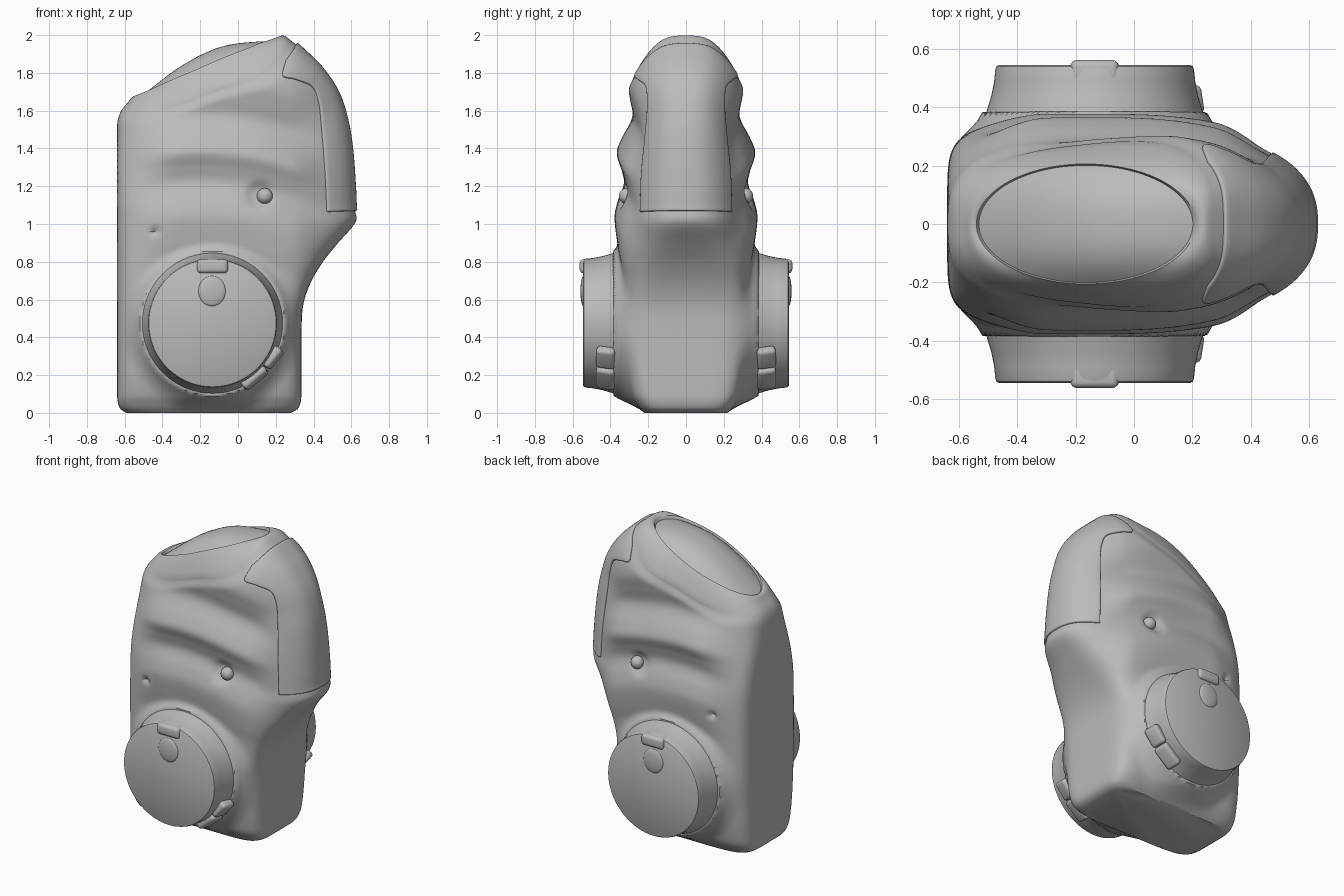
import bpy, bmesh, math
from mathutils import Vector, Matrix

if "Cube" in bpy.data.objects:
    bpy.data.objects.remove(bpy.data.objects["Cube"])

grey = bpy.data.materials.new("matte grey")
grey.diffuse_color = (0.5, 0.5, 0.5, 1)
grey.use_nodes = True
grey.node_tree.nodes["Principled BSDF"].inputs["Base Color"].default_value = grey.diffuse_color


def curve(pts, t):
    """Smooth interpolation through (t, value) pairs."""
    if t <= pts[0][0]:
        return pts[0][1]
    if t >= pts[-1][0]:
        return pts[-1][1]
    i = max(k for k in range(len(pts) - 1) if pts[k][0] <= t)

    def slope(k):
        a, b = pts[max(k - 1, 0)], pts[min(k + 1, len(pts) - 1)]
        return (b[1] - a[1]) / (b[0] - a[0])
    (t0, p0), (t1, p1) = pts[i], pts[i + 1]
    h = t1 - t0
    s = (t - t0) / h
    return ((2*s**3 - 3*s**2 + 1) * p0 + (s**3 - 2*s**2 + s) * h * slope(i)
            + (3*s**2 - 2*s**3) * p1 + (s**3 - s**2) * h * slope(i + 1))


def step(a, b, x):
    s = min(max((x - a) / (b - a), 0), 1)
    return s * s * (3 - 2 * s)


def make(name, bm, angle=35):
    bmesh.ops.recalc_face_normals(bm, faces=bm.faces)
    me = bpy.data.meshes.new(name)
    bm.to_mesh(me)
    bm.free()
    ob = bpy.data.objects.new(name, me)
    bpy.context.collection.objects.link(ob)
    me.materials.append(grey)
    bpy.ops.object.select_all(action='DESELECT')
    ob.select_set(True)
    bpy.context.view_layer.objects.active = ob
    bpy.ops.object.shade_smooth_by_angle(angle=math.radians(angle))
    return ob


def loft(bm, rings, closed=True):
    rows = [[bm.verts.new(p) for p in r] for r in rings]
    n = len(rows[0])
    for a, b in zip(rows, rows[1:]):
        for i in range(n if closed else n - 1):
            j = (i + 1) % n
            bm.faces.new((a[i], a[j], b[j], b[i]))
    return rows


# Body profiles by height
LEFT = [(0, -.59), (.02, -.622), (.06, -.637), (.12, -.64), (1.85, -.64), (1.93, -.632), (1.98, -.61), (2, -.58)]
RIGHT = [(0, .28), (.02, .315), (.06, .332), (.12, .336), (.5, .338), (.6, .352), (.7, .39), (.8, .45), (.9, .53),
         (.99, .61), (1.03, .628), (1.08, .618), (1.2, .612), (1.4, .597), (1.55, .573), (1.7, .525),
         (1.83, .44), (1.93, .34), (2, .26)]
PLAIN = [(0, .22), (.03, .25), (.1, .29), (.3, .325), (.8, .34), (1.2, .325), (1.6, .29), (2, .28)]
WAVES = [(0, .22), (.03, .25), (.1, .29), (.3, .325), (.8, .345), (.92, .365), (1.04, .378), (1.12, .362), (1.22, .328),
         (1.3, .342), (1.38, .366), (1.45, .342), (1.57, .284), (1.67, .296), (1.76, .313), (1.85, .31), (2, .29)]
CREST = [(-.64, 1.605), (-.56, 1.66), (-.48, 1.715), (-.3, 1.835), (-.1, 1.93), (.1, 1.973), (.22, 1.985), (.3, 1.99)]
FLARE = [(.385, .385), (.4, .358), (.425, .325), (.46, .28), (.52, .2), (.6, .1)]
CX = -.1


def top(x, y):
    return curve(CREST, x) - 7 * abs(y)**3


def nose(v):
    return 6 - 3.55 * step(.5, 1.05, v) + .9 * step(1.6, 2, v)


def body_point(phi, v):
    c, s = math.cos(phi), math.sin(phi)
    n = 6 - 3.3 * step(1.1, 2, v) if c < 0 else nose(v)
    r = (abs(c)**n + abs(s)**n)**(-1 / n)
    px, py = c * r, s * r
    x = CX + px * ((CX - curve(LEFT, v)) if c < 0 else (curve(RIGHT, v) - CX))
    base = .31 * py
    z = v if v < 1 else 1 + (v - 1) * (top(x, base) - 1)
    env = step(-.62, -.3, x) * (1 - step(.28, .5, x))
    zw = z + .35 * (x + .2)**2 if z > .5 else z
    b = curve(PLAIN, z) * (1 - env) + curve(WAVES, zw) * env
    b *= 1 - .09 * step(1.9, 2, v)
    y = b * py
    if abs(py) > .6:
        # pinhole and button recess
        d = .03 * math.exp(-((x + .44)**2 + (z - .96)**2) / .018**2)
        d += .022 * math.exp(-(((x - .115)**2 + (z - 1.15)**2) / .065**2)**2)
        # skin swells smoothly into the hub
        a, f = abs(y) - d, curve(FLARE, math.hypot(x + .135, z - .475))
        h = max(.05 - abs(a - f), 0) / .05
        swell = (max(a, f) + h * h * .0125 - a) * step(.75, .95, abs(py)) * step(0, .08, z)
        y = math.copysign(a + swell, y)
    return Vector((x, y, z))


# Gripped housing with recessed oval top
N = 240
LX, LA, LB = -.165, .365, .2
levels = [0, .01, .02, .03, .045] + [.06 + .015 * i for i in range(60)] + [.96 + .02 * i for i in range(50)] + [1.96, 1.975, 1.99, 2]
angles = [2 * math.pi * i / N for i in range(N)]
rings = [[body_point(a, v) for a in angles] for v in levels]
outer = rings[-1]


def oval(scale, drop):
    pts = []
    for p in outer:
        a = math.atan2(p.y / LB, (p.x - LX) / LA)
        x, y = LX + LA * scale * math.cos(a), LB * scale * math.sin(a)
        pts.append(Vector((x, y, top(x, y) - drop)))
    return pts


inner = oval(1.03, 0)
for k in range(1, 6):
    f = k / 5
    ring = []
    for p, q in zip(outer, inner):
        m = p.lerp(q, f)
        m.z += .012 * math.sin(math.pi * f)
        ring.append(m)
    rings.append(ring)
rings.append(oval(1.0, .025))
bm = bmesh.new()
rows = loft(bm, rings)
bm.faces.new(rows[0])
make("housing", bm, 40)

# Domed oval window
bm = bmesh.new()
disc = [oval(f, .02 - .026 * (1 - f**2)) for f in (1.01, .9, .75, .6, .45, .3, .15, .02)]
rows = loft(bm, disc)
bm.faces.new(rows[-1])
make("oval_window", bm, 40)

# Raised panel wrapped around the nose
EDGE = [(1.07, .47), (1.3, .46), (1.57, .44), (1.7, .425), (1.79, .39), (1.87, .3), (1.92, .235), (1.965, .255)]
strip = []
for k in range(60):
    v = 1.07 + .89 * k / 59
    px = (curve(EDGE, v) - CX) / (curve(RIGHT, v) - CX)
    n = nose(v)
    lim = math.atan2((1 - px**n)**(1 / n), px)
    strip.append([body_point(lim * (i / 16 - 1), v) for i in range(33)])
bm = bmesh.new()
loft(bm, strip, closed=False)
ob = make("nose_panel", bm, 40)
mod = ob.modifiers.new("thickness", 'SOLIDIFY')
mod.thickness = .026
mod.offset = 0
mod = ob.modifiers.new("soft edges", 'BEVEL')
mod.width = .006
mod.segments = 2


def dial_ring(r, y, seg=96):
    return [(-.135 + r * math.cos(2 * math.pi * i / seg), y, .475 + r * math.sin(2 * math.pi * i / seg)) for i in range(seg)]


def block(name, size, loc, tilt=0, side=-1, bevel=.02, lean=0):
    bm = bmesh.new()
    bmesh.ops.create_cube(bm, size=1)
    bmesh.ops.scale(bm, vec=size, verts=bm.verts)
    bmesh.ops.bevel(bm, geom=bm.edges[:], offset=bevel, segments=4, profile=.5, affect='EDGES')
    rot = Matrix.Rotation(tilt, 4, 'Y') @ Matrix.Rotation(lean * side, 4, 'X')
    bmesh.ops.transform(bm, matrix=Matrix.Translation((loc[0], side * loc[1], loc[2])) @ rot, verts=bm.verts)
    make(name, bm)


def ball(name, size, loc, side):
    bm = bmesh.new()
    bmesh.ops.create_uvsphere(bm, u_segments=32, v_segments=16, radius=1)
    bmesh.ops.scale(bm, vec=size, verts=bm.verts)
    bmesh.ops.translate(bm, vec=(loc[0], side * loc[1], loc[2]), verts=bm.verts)
    make(name, bm)


for side, tag in ((-1, "front"), (1, "back")):
    # Round hub with a flat face
    profile = [(.378, .36), (.37, .39), (.355, .44), (.345, .49), (.341, .53), (.337, .541), (.33, .545)]
    bm = bmesh.new()
    rows = loft(bm, [dial_ring(r, side * y) for r, y in profile])
    bm.faces.new(rows[-1])
    make(tag + "_hub", bm)
    # Tab and push button on the hub
    block(tag + "_hub_tab", (.165, .1, .075), (-.135, .513, .776), 0, side, .022)
    ball(tag + "_hub_button", (.073, .016, .08), (-.138, .543, .645), side)
    # Two-piece clip beside the hub
    block(tag + "_clip_upper", (.125, .1, .055), (.183, .425, .293), math.radians(-50), side, .02, .2)
    block(tag + "_clip_lower", (.155, .1, .055), (.086, .425, .188), math.radians(-40), side, .02, .2)
    # Small knob on the grip
    ball(tag + "_grip_knob", (.042, .04, .042), (.142, .315, 1.148), side)
